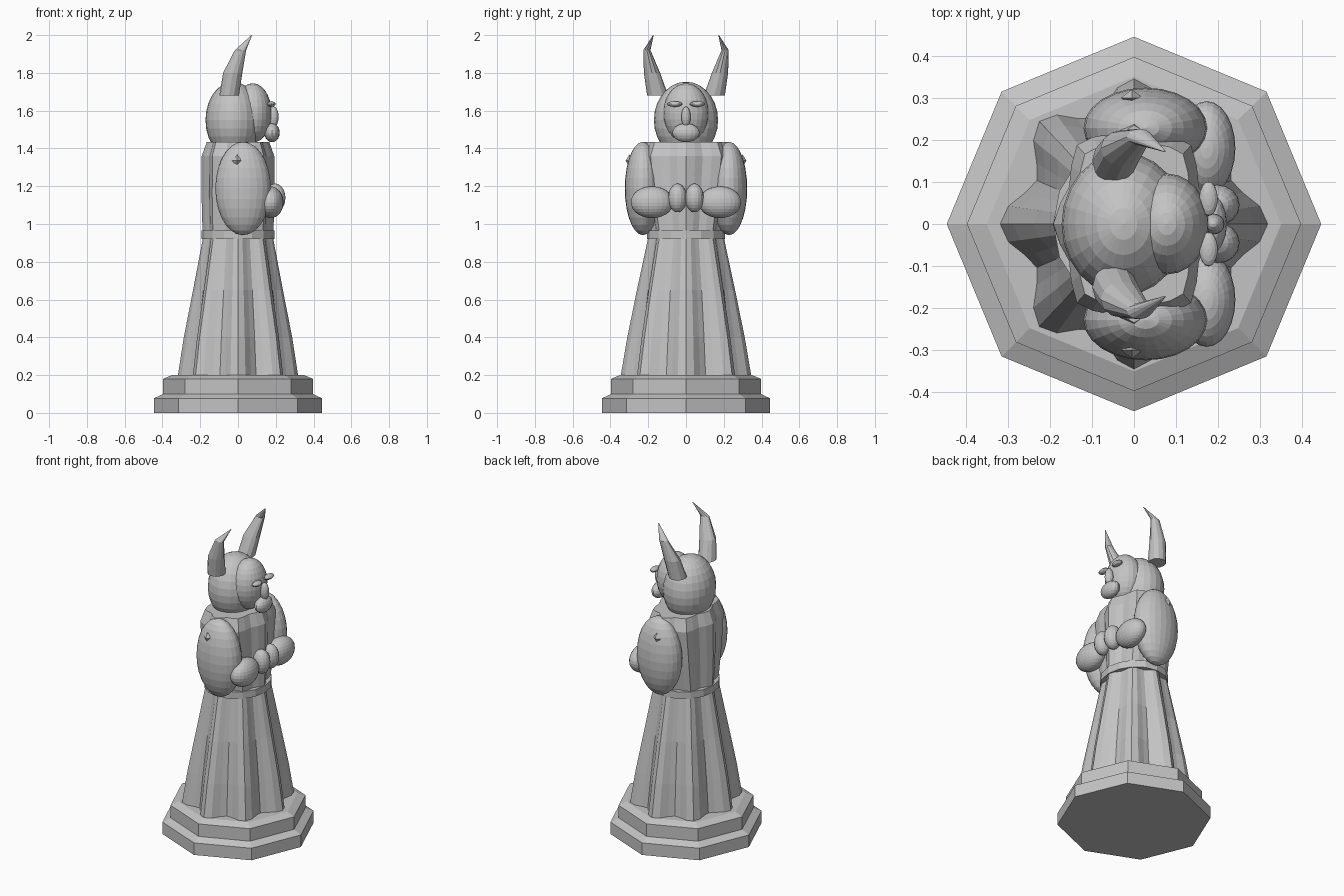
import bpy, bmesh
from math import sin, cos, pi
from mathutils import Vector

cube = bpy.data.objects.get("Cube")
if cube:
    bpy.data.objects.remove(cube)

stone = bpy.data.materials.new("grey_stone")
stone.use_nodes = True
GREY = (0.55, 0.55, 0.55, 1)
stone.diffuse_color = GREY
stone.node_tree.nodes["Principled BSDF"].inputs["Base Color"].default_value = GREY


def finish(name, bm):
    bmesh.ops.recalc_face_normals(bm, faces=bm.faces)
    mesh = bpy.data.meshes.new(name)
    bm.to_mesh(mesh)
    bm.free()
    mesh.materials.append(stone)
    obj = bpy.data.objects.new(name, mesh)
    bpy.context.collection.objects.link(obj)
    return obj


def loft(name, rings):
    """Skin a list of point rings and cap both ends."""
    bm = bmesh.new()
    loops = [[bm.verts.new(p) for p in ring] for ring in rings]
    n = len(loops[0])
    for a, b in zip(loops, loops[1:]):
        for i in range(n):
            j = (i + 1) % n
            bm.faces.new((a[i], a[j], b[j], b[i]))
    bm.faces.new(loops[0])
    bm.faces.new(loops[-1])
    return finish(name, bm)


def ring(z, rx, ry, n=8, fold=0.0, cx=0.0, cy=0.0):
    """Elliptical ring whose outer edge ripples in eight folds."""
    pts = []
    for i in range(n):
        t = 2 * pi * i / n
        k = (1 + fold * cos(8 * t)) / (1 + fold)
        pts.append(Vector((cx + rx * k * cos(t), cy + ry * k * sin(t), z)))
    return pts


def ball(name, centre, radii, seg=24, rows=14):
    bm = bmesh.new()
    bmesh.ops.create_uvsphere(bm, u_segments=seg, v_segments=rows, radius=1)
    bmesh.ops.scale(bm, vec=radii, verts=bm.verts)
    bmesh.ops.translate(bm, vec=centre, verts=bm.verts)
    return finish(name, bm)


# Stepped octagonal plinth
loft("plinth", [ring(z, r, r) for z, r in (
    (0, 0.445), (0.077, 0.445), (0.1, 0.397), (0.18, 0.397), (0.2, 0.35))])

# Folded robe, belt and torso
loft("skirt", [ring(z, rx, ry, 48, f) for z, rx, ry, f in (
    (0.2, 0.318, 0.345, 0.12), (0.4, 0.287, 0.311, 0.11),
    (0.65, 0.238, 0.26, 0.09), (0.93, 0.185, 0.2, 0.07))])
loft("belt", [ring(z, 0.192, 0.206, 16) for z in (0.92, 0.965)])
loft("torso", [ring(z, rx, ry, 32, 0.07) for z, rx, ry in (
    (0.96, 0.188, 0.2), (1.15, 0.193, 0.235),
    (1.36, 0.192, 0.265), (1.435, 0.165, 0.235))])

# Head and face, looking along +x
ball("hood", (-0.025, 0, 1.55), (0.147, 0.17, 0.203))
ball("face", (0.078, 0, 1.588), (0.1, 0.12, 0.157))
ball("nose", (0.188, 0, 1.567), (0.027, 0.025, 0.055), 16, 10)
ball("beard", (0.18, 0, 1.483), (0.041, 0.072, 0.05), 16, 10)

# Paired parts
for side, s in (("left", 1), ("right", -1)):
    ball(side + "_eye", (0.177, s * 0.06, 1.635), (0.022, 0.041, 0.015), 16, 8)
    ball(side + "_upper_arm", (0.027, s * 0.228, 1.188), (0.147, 0.096, 0.247))
    ball(side + "_forearm", (0.173, s * 0.18, 1.115), (0.068, 0.112, 0.084))
    ball(side + "_hand", (0.198, s * 0.045, 1.138), (0.053, 0.049, 0.076), 16, 12)
    ball(side + "_stud", (-0.005, s * 0.3, 1.335), (0.026, 0.02, 0.033), 4, 2)
    # Curved tapering horn
    loft(side + "_horn", [ring(z, rx, ry, 12, 0, x, s * y) for z, x, y, rx, ry in (
        (1.68, -0.047, 0.15, 0.052, 0.056), (1.8, -0.028, 0.18, 0.051, 0.043),
        (1.92, 0.013, 0.207, 0.03, 0.019), (2.0, 0.073, 0.173, 0.002, 0.002))])
